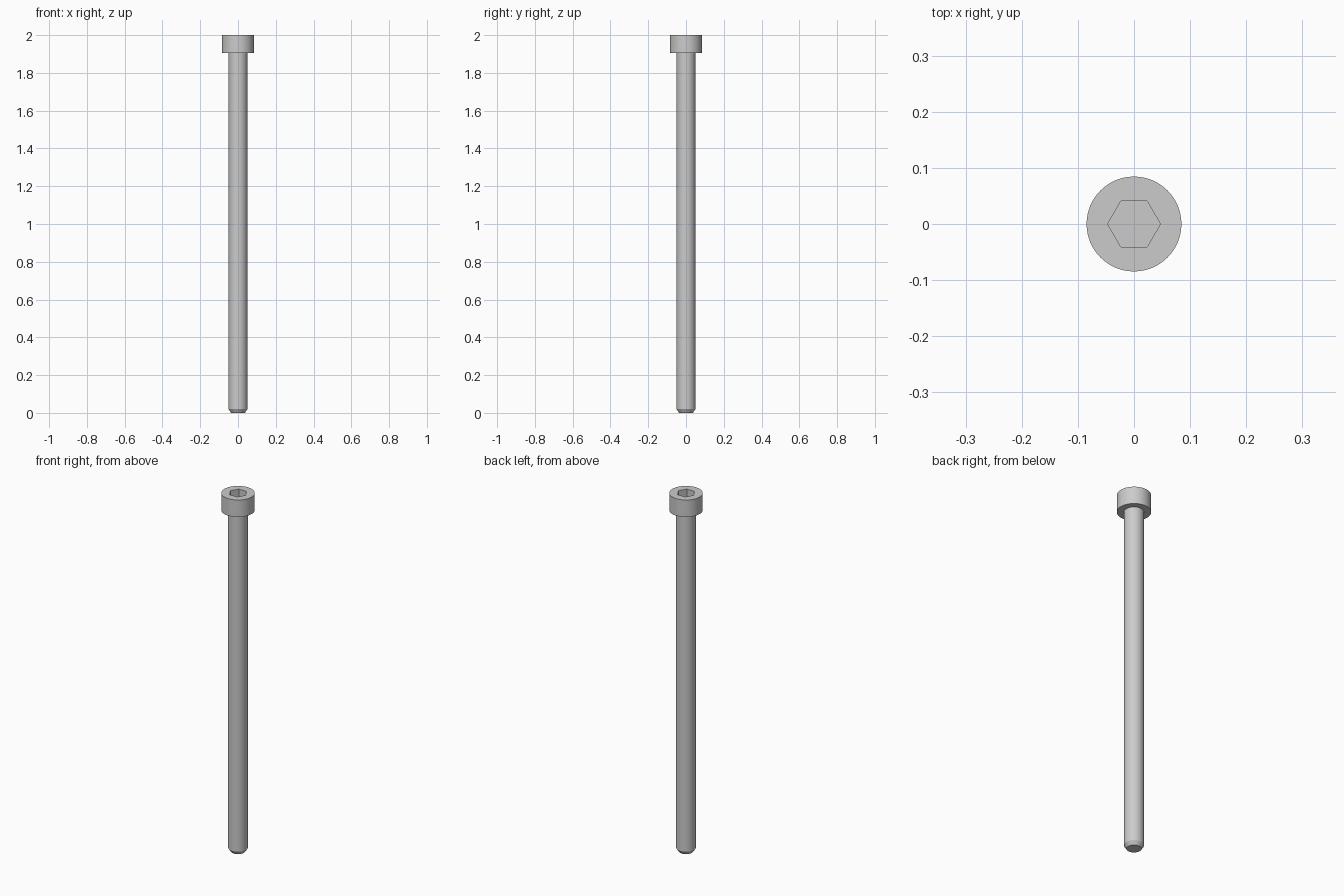
import bpy, bmesh
from math import cos, sin, tau, radians

cube = bpy.data.objects.get("Cube")
if cube:
    bpy.data.objects.remove(cube, do_unlink=True)

SEGMENTS = 64
SOCKET_DEPTH = 0.05

steel = bpy.data.materials.new("grey_steel")
steel.use_nodes = True
grey = (0.6, 0.6, 0.6, 1)
steel.diffuse_color = grey
steel.node_tree.nodes["Principled BSDF"].inputs["Base Color"].default_value = grey


def ring(bm, radius, z, sides):
    return [bm.verts.new((radius * cos(tau * i / sides), radius * sin(tau * i / sides), z))
            for i in range(sides)]


def skin(bm, a, b):
    n = len(a)
    for i in range(n):
        j = (i + 1) % n
        bm.faces.new((a[i], a[j], b[j], b[i]))


def loop_edges(bm, loop):
    return [bm.edges.get((v, loop[i - 1])) for i, v in enumerate(loop)]


bm = bmesh.new()

# Turned outside: chamfered tip, plain shank, cylindrical head
profile = [(0.037, 0), (0.05, 0.02), (0.05, 1.905), (0.0845, 1.905), (0.0845, 2)]
rings = [ring(bm, r, z, SEGMENTS) for r, z in profile]
for low, high in zip(rings, rings[1:]):
    skin(bm, low, high)
bm.faces.new(rings[0][::-1])

# Hexagonal socket sunk into the head
rim = ring(bm, 0.047, 2, 6)
floor = ring(bm, 0.047, 2 - SOCKET_DEPTH, 6)
skin(bm, rim, floor)
bm.faces.new(floor)

# Flat top between the head edge and the socket rim
bmesh.ops.triangle_fill(bm, use_beauty=True, normal=(0, 0, 1),
                        edges=loop_edges(bm, rings[-1]) + loop_edges(bm, rim))
bmesh.ops.recalc_face_normals(bm, faces=bm.faces)

mesh = bpy.data.meshes.new("socket_head_bolt")
bm.to_mesh(mesh)
bm.free()
mesh.materials.append(steel)
bolt = bpy.data.objects.new("socket_head_bolt", mesh)
bpy.context.collection.objects.link(bolt)

# Smooth round walls, crisp edges
bpy.ops.object.select_all(action="DESELECT")
bolt.select_set(True)
bpy.context.view_layer.objects.active = bolt
bpy.ops.object.shade_smooth_by_angle(angle=radians(25))
